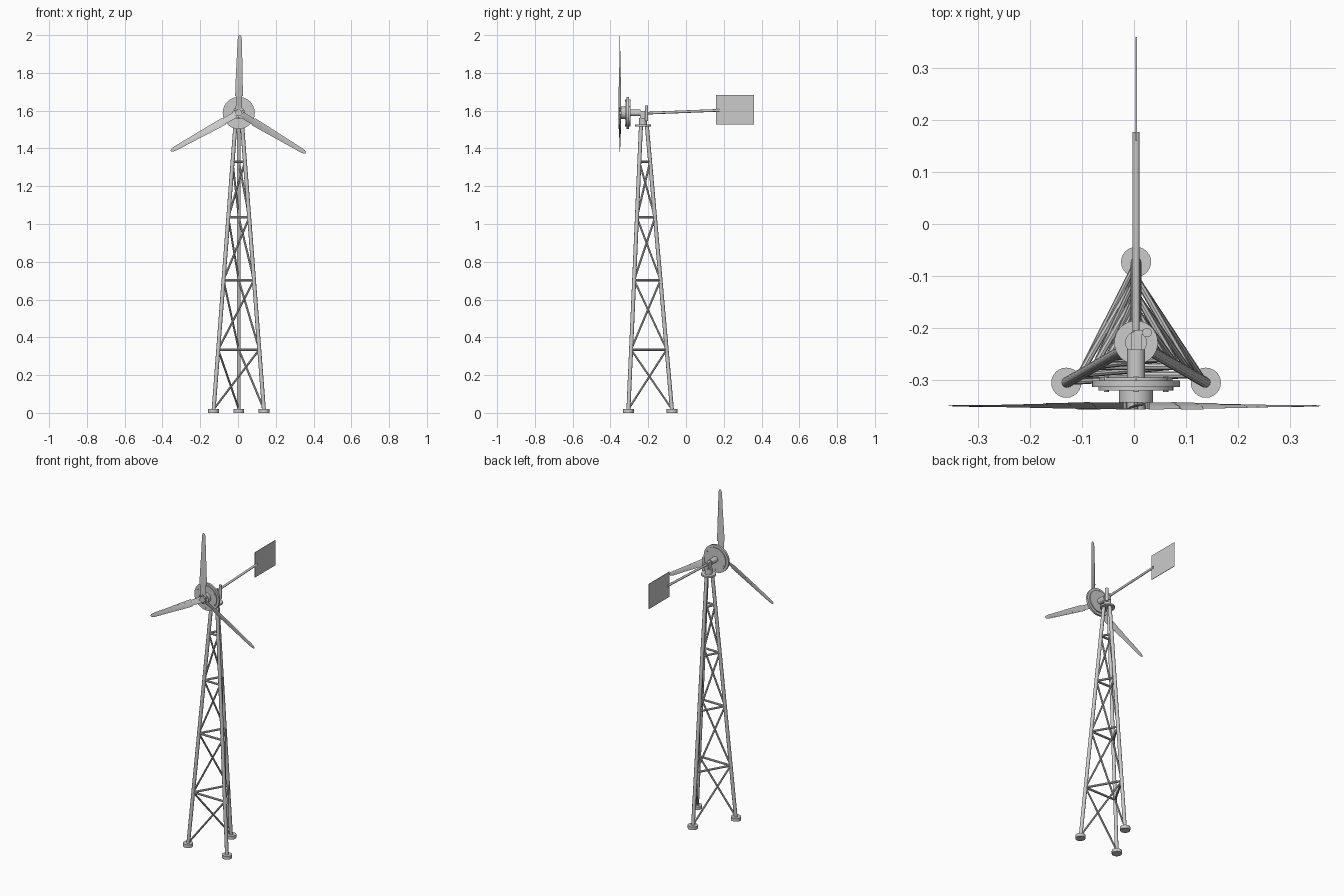
import bpy, bmesh, math
from mathutils import Vector, Matrix

if "Cube" in bpy.data.objects:
    bpy.data.objects.remove(bpy.data.objects["Cube"])

CX, CY = 0.004, -0.228        # tower axis
HUB = Vector((0.004, -0.35, 1.588))


def finish(name, bm, smooth=True):
    bmesh.ops.recalc_face_normals(bm, faces=bm.faces)
    me = bpy.data.meshes.new(name)
    bm.to_mesh(me)
    bm.free()
    ob = bpy.data.objects.new(name, me)
    bpy.context.collection.objects.link(ob)
    if smooth:
        bpy.ops.object.select_all(action='DESELECT')
        ob.select_set(True)
        bpy.context.view_layer.objects.active = ob
        bpy.ops.object.shade_smooth_by_angle(angle=math.radians(35))
    return ob


def add_rod(bm, a, b, r, sides=12):
    a, b = Vector(a), Vector(b)
    d = b - a
    rot = d.to_track_quat('Z', 'Y').to_matrix().to_4x4()
    bmesh.ops.create_cone(bm, cap_ends=True, segments=sides, radius1=r, radius2=r,
                          depth=d.length, matrix=Matrix.Translation((a + b) / 2) @ rot)


def rod(name, a, b, r, sides=12):
    bm = bmesh.new()
    add_rod(bm, a, b, r, sides)
    return finish(name, bm)


def box(name, lo, hi):
    bm = bmesh.new()
    lo, hi = Vector(lo), Vector(hi)
    s = hi - lo
    bmesh.ops.create_cube(bm, size=1, matrix=Matrix.Translation((lo + hi) / 2)
                          @ Matrix.Diagonal((s.x, s.y, s.z, 1)))
    return finish(name, bm, False)


def disc(name, y0, y1, r, sides=32):
    return rod(name, (HUB.x, y0, HUB.z), (HUB.x, y1, HUB.z), r, sides)


def leg_point(i, z):
    r = 0.155 + (0.021 - 0.155) * z / 1.52
    a = math.radians(90 + 120 * i)
    return Vector((CX + r * math.cos(a), CY + r * math.sin(a), z))


# tower legs and foot pads
for i in range(3):
    rod(f"leg_{i+1}", leg_point(i, 0.01), leg_point(i, 1.52), 0.0105)
    p = leg_point(i, 0)
    rod(f"foot_pad_{i+1}", p, p + Vector((0, 0, 0.02)), 0.029, 24)

# horizontal rails and one diagonal brace per bay on each face
levels = [0.02, 0.335, 0.703, 1.035, 1.33]
rails, braces = bmesh.new(), bmesh.new()
for i in range(3):
    j = (i + 1) % 3
    for z in levels[1:]:
        add_rod(rails, leg_point(i, z), leg_point(j, z), 0.0065, 8)
    for z0, z1 in zip(levels, levels[1:]):
        add_rod(braces, leg_point(i, z0), leg_point(j, z1), 0.0055, 8)
finish("tower_rails", rails)
finish("tower_braces", braces)

# tower head, yaw tube and tail hinge
rod("top_plate", (CX, CY, 1.516), (CX, CY, 1.526), 0.042, 32)
rod("yaw_tube", (CX, CY, 1.52), (CX, CY, 1.56), 0.021, 24)
box("yaw_bracket", (CX - 0.01, -0.243, 1.55), (CX + 0.01, -0.208, 1.598))
rod("hinge_post", (0.025, -0.209, 1.545), (0.025, -0.209, 1.627), 0.009, 16)
box("hinge_arm", (0.0, -0.214, 1.56), (0.025, -0.204, 1.6))

# generator, built along the shaft
disc("shaft_housing", -0.242, -0.296, 0.0175, 24)
disc("rear_magnet_disc", -0.295, -0.301, 0.07)
disc("stator_disc", -0.301, -0.314, 0.085, 40)
disc("front_magnet_disc", -0.314, -0.320, 0.072)
disc("hub", -0.320, -0.344, 0.033, 24)
disc("hub_cap", -0.344, -0.357, 0.018, 16)
bolts = bmesh.new()
for k in range(6):
    a = math.radians(60 * k + 30)
    c, s = math.cos(a), math.sin(a)
    add_rod(bolts, (HUB.x + 0.066 * c, -0.294, HUB.z + 0.066 * s),
            (HUB.x + 0.066 * c, -0.323, HUB.z + 0.066 * s), 0.005, 8)
    add_rod(bolts, (HUB.x + 0.025 * c, -0.34, HUB.z + 0.025 * s),
            (HUB.x + 0.025 * c, -0.356, HUB.z + 0.025 * s), 0.004, 8)
finish("generator_bolts", bolts)

# blades made of stepped segments: (inner radius, chord, twist in degrees)
stations = [(0.018, 0.036, 22), (0.09, 0.043, 19), (0.14, 0.040, 16), (0.19, 0.036, 13),
            (0.24, 0.032, 10), (0.29, 0.029, 8), (0.34, 0.026, 6), (0.385, 0.023, 4)]
section = [(-0.5, 0), (-0.3, 0.07), (0, 0.07), (0.5, 0), (0, -0.04), (-0.3, -0.04)]
n = len(section)
for b in range(3):
    bm = bmesh.new()
    spin = Matrix.Translation(HUB) @ Matrix.Rotation(math.radians(120 * b + 0.8), 4, 'Y')
    for k, (r, chord, tw) in enumerate(stations):
        t = Matrix.Rotation(math.radians(tw), 4, 'Z')
        last = k == len(stations) - 1
        ends = [(r, chord), (0.402, 0.019), (0.412, 0.008)] if last else \
            [(r, chord), (stations[k + 1][0], chord - 0.002)]
        rings = [[bm.verts.new(spin @ (t @ Vector((u * c, v * c, rr)))) for u, v in section]
                 for rr, c in ends]
        for r0, r1 in zip(rings, rings[1:]):
            for m in range(n):
                bm.faces.new((r0[m], r0[(m + 1) % n], r1[(m + 1) % n], r1[m]))
        bm.faces.new(rings[0])
        bm.faces.new(rings[-1])
    finish(f"blade_{b+1}", bm)

# tail boom and vane
rod("tail_boom", (CX, -0.225, 1.586), (CX, 0.177, 1.602), 0.007)
box("tail_vane", (CX - 0.0015, 0.16, 1.528), (CX + 0.0015, 0.36, 1.684))
